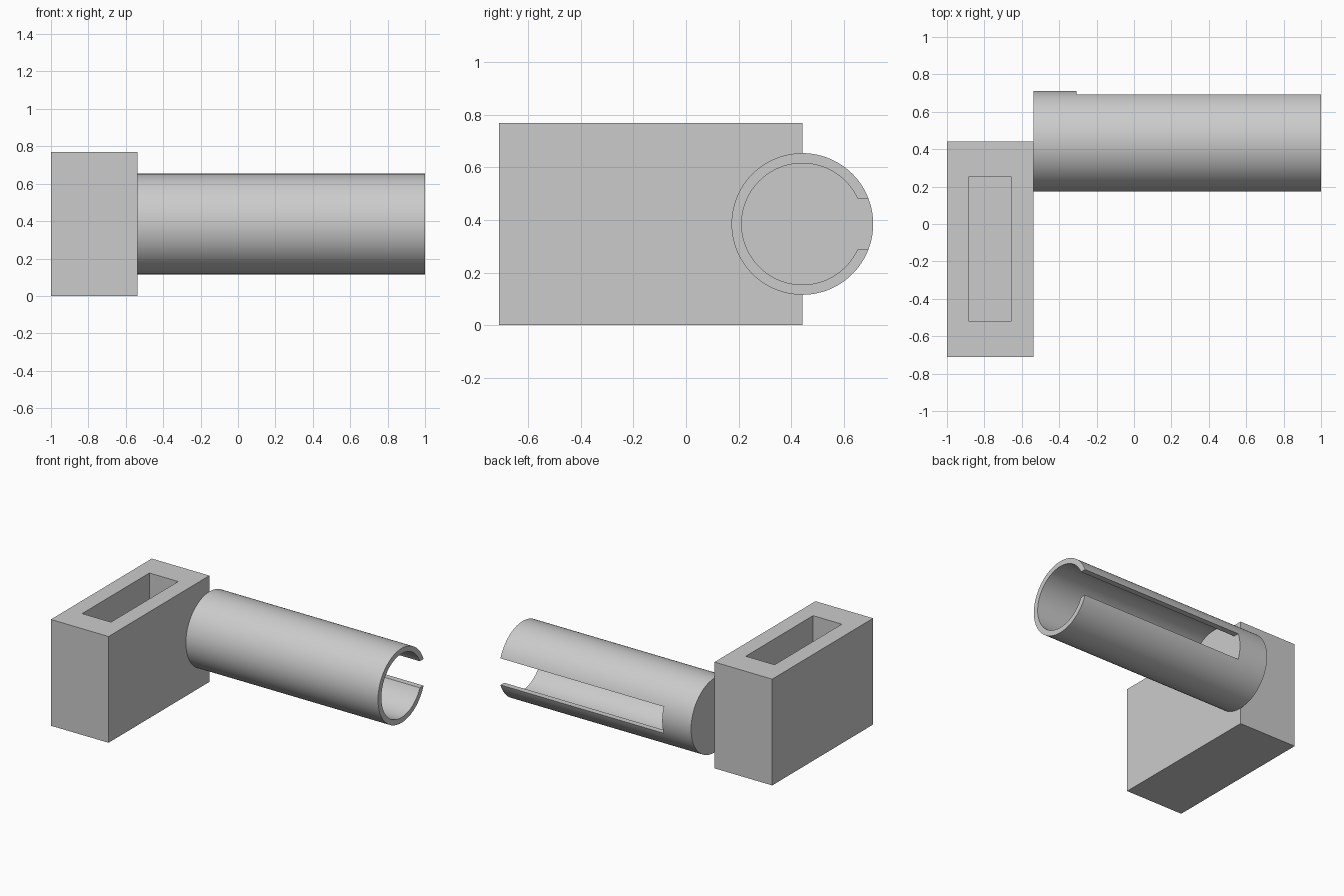
import bpy
import math

if "Cube" in bpy.data.objects:
    bpy.data.objects.remove(bpy.data.objects["Cube"], do_unlink=True)

U = 2 / 13                     # design unit: the whole part is 13 units long
AXIS_Y, AXIS_Z = 0.4423, 2.5 * U
BLOCK_END = -1 + 3 * U         # face the tube grows from
BORE_END = BLOCK_END + 1.5 * U

grey = bpy.data.materials.new("light grey")
grey.use_nodes = True
grey.diffuse_color = (0.6, 0.6, 0.6, 1)
grey.node_tree.nodes["Principled BSDF"].inputs["Base Color"].default_value = (0.6, 0.6, 0.6, 1)


def box(name, lo, hi):
    bpy.ops.mesh.primitive_cube_add(size=1, location=[(a + b) / 2 for a, b in zip(lo, hi)])
    ob = bpy.context.object
    ob.name = name
    ob.scale = [b - a for a, b in zip(lo, hi)]
    bpy.ops.object.transform_apply(location=False, rotation=False, scale=True)
    ob.data.materials.append(grey)
    return ob


def rod(name, radius, x0, x1):
    bpy.ops.mesh.primitive_cylinder_add(
        vertices=128, radius=radius, depth=x1 - x0,
        location=((x0 + x1) / 2, AXIS_Y, AXIS_Z), rotation=(0, math.pi / 2, 0))
    ob = bpy.context.object
    ob.name = name
    ob.data.materials.append(grey)
    return ob


def cut(target, cutter):
    cutter.hide_render = True
    mod = target.modifiers.new("cut", 'BOOLEAN')
    mod.operation = 'DIFFERENCE'
    mod.solver = 'EXACT'
    mod.object = cutter
    bpy.ops.object.select_all(action='DESELECT')
    target.select_set(True)
    bpy.context.view_layer.objects.active = target
    bpy.ops.object.modifier_apply(modifier=mod.name)
    bpy.data.objects.remove(cutter, do_unlink=True)


# Block with a rectangular pocket in its top
block = box("block", (-1, AXIS_Y - 7.5 * U, 0), (BLOCK_END, AXIS_Y, 5 * U))
cut(block, box("pocket_cutter",
               (-1 + 0.75 * U, AXIS_Y - 6.25 * U, U),
               (BLOCK_END - 0.75 * U, AXIS_Y - 1.25 * U, 6 * U)))

# Tube with a closed root, open end and a slot along its back
tube = rod("slotted_tube", 1.75 * U, BLOCK_END, 1)
cut(tube, rod("bore_cutter", 1.5 * U, BORE_END, 1.2))
cut(tube, box("slot_cutter",
              (BORE_END, AXIS_Y, AXIS_Z - 0.625 * U),
              (1.3, AXIS_Y + 3 * U, AXIS_Z + 0.625 * U)))
bpy.ops.object.shade_smooth_by_angle(angle=math.radians(30))
